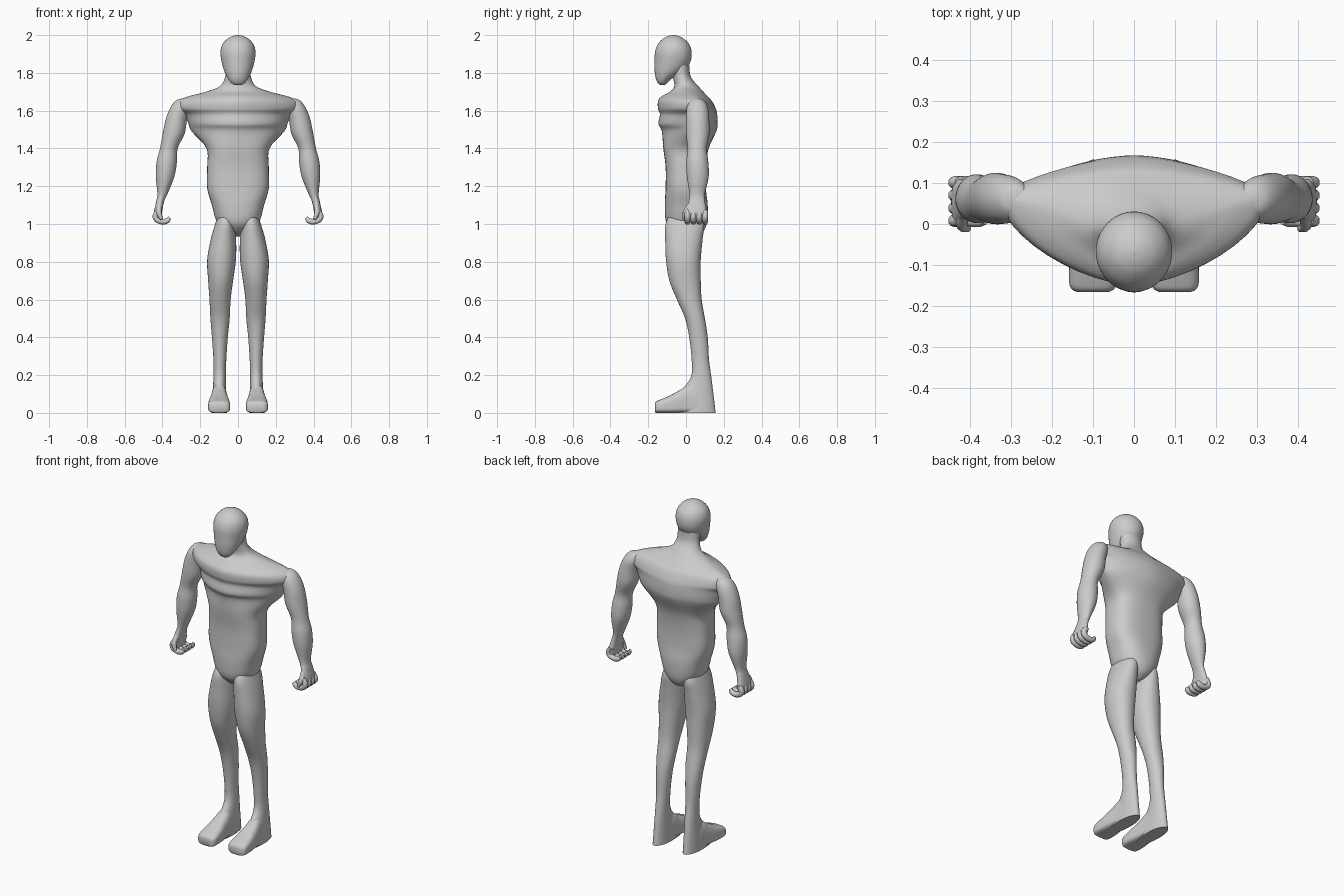
import bpy, bmesh, math
from mathutils import Vector

N, STEPS = 48, 5


def catmull(rows):
    """Smoothly interpolate a short table of cross-sections."""
    out = []
    for i in range(len(rows) - 1):
        a, b, c, d = (rows[max(0, min(len(rows) - 1, i + k))] for k in (-1, 0, 1, 2))
        for j in range(STEPS):
            t = j / STEPS
            out.append([0.5 * (2 * q + (r - p) * t + (2 * p - 5 * q + 4 * r - u) * t * t
                               + (3 * q - p - 3 * r + u) * t ** 3)
                        for p, q, r, u in zip(a, b, c, d)])
    return out + [list(rows[-1])]


def spow(v, e):
    return math.copysign(abs(v) ** e, v)


def loft(name, rows, side=1, along_y=False):
    """Rows: level, centre x, half width, front, widest, back, squareness."""
    bm = bmesh.new()
    rings = []
    for lv, cx, w, f, s, b, e in catmull(rows):
        ring = []
        for k in range(N):
            a = 2 * math.pi * k / N
            x = side * (cx + w * spow(math.cos(a), e))
            v = spow(math.sin(a), e)
            y = s + v * ((b - s) if v > 0 else (s - f))
            ring.append(bm.verts.new((x, lv, y) if along_y else (x, y, lv)))
        rings.append(ring)
    for r0, r1 in zip(rings, rings[1:]):
        for k in range(N):
            bm.faces.new((r0[k], r0[(k + 1) % N], r1[(k + 1) % N], r1[k]))
    bm.faces.new(rings[0])
    bm.faces.new(rings[-1])
    bmesh.ops.recalc_face_normals(bm, faces=bm.faces)
    me = bpy.data.meshes.new(name)
    bm.to_mesh(me)
    bm.free()
    ob = bpy.data.objects.new(name, me)
    bpy.context.collection.objects.link(ob)
    bpy.ops.object.select_all(action='DESELECT')
    ob.select_set(True)
    bpy.context.view_layer.objects.active = ob
    bpy.ops.object.shade_smooth_by_angle(angle=math.radians(50))
    return ob


def finger(name, pts, radius, side):
    """Curled digit with rounded ends."""
    cu = bpy.data.curves.new(name, 'CURVE')
    cu.dimensions = '3D'
    cu.bevel_depth = radius
    cu.bevel_resolution = 3
    cu.resolution_u = 6
    cu.use_fill_caps = True
    sp = cu.splines.new('BEZIER')
    sp.bezier_points.add(len(pts) - 1)
    for i, (bp, p) in enumerate(zip(sp.bezier_points, pts)):
        bp.co = Vector((side * p[0], p[1], p[2]))
        bp.handle_left_type = bp.handle_right_type = 'AUTO'
        bp.radius = 0.6 if i == len(pts) - 1 else 1
    ob = bpy.data.objects.new(name, cu)
    bpy.context.collection.objects.link(ob)


# torso with neck
loft("torso", [
    (0.935, 0, 0.015, -0.02, 0.02, 0.05, 1),
    (0.96, 0, 0.06, -0.065, 0.02, 0.09, 1),
    (1.01, 0, 0.112, -0.105, 0, 0.112, 0.9),
    (1.10, 0, 0.138, -0.112, 0, 0.115, 0.8),
    (1.19, 0, 0.163, -0.108, 0, 0.105, 0.75),
    (1.30, 0, 0.163, -0.108, 0, 0.105, 0.75),
    (1.40, 0, 0.167, -0.12, 0.01, 0.12, 0.8),
    (1.49, 0, 0.245, -0.128, 0.055, 0.16, 1.15),
    (1.53, 0, 0.262, -0.146, 0.06, 0.167, 1.15),
    (1.58, 0, 0.285, -0.138, 0.06, 0.165, 1.2),
    (1.61, 0, 0.325, -0.148, 0.06, 0.158, 1.25),
    (1.65, 0, 0.318, -0.148, 0.06, 0.138, 1.25),
    (1.675, 0, 0.265, -0.13, 0.05, 0.115, 1.25),
    (1.70, 0, 0.17, -0.085, 0.02, 0.092, 1.15),
    (1.73, 0, 0.095, -0.062, -0.005, 0.065, 1),
    (1.78, 0, 0.068, -0.07, -0.02, 0.025, 1),
    (1.84, 0, 0.066, -0.08, -0.03, 0.018, 1),
])

# head
loft("head", [
    (1.735, 0, 0.012, -0.135, -0.125, -0.115, 1),
    (1.745, 0, 0.034, -0.148, -0.125, -0.1, 1),
    (1.77, 0, 0.053, -0.16, -0.115, -0.075, 1),
    (1.81, 0, 0.073, -0.166, -0.09, -0.01, 1),
    (1.86, 0, 0.087, -0.166, -0.072, 0.024, 1),
    (1.91, 0, 0.093, -0.164, -0.067, 0.03, 1),
    (1.95, 0, 0.083, -0.15, -0.067, 0.018, 1),
    (1.98, 0, 0.057, -0.123, -0.067, -0.01, 1),
    (1.995, 0, 0.028, -0.095, -0.067, -0.039, 1),
    (2.00, 0, 0.003, -0.07, -0.067, -0.064, 1),
])

for side, tag in ((-1, "right"), (1, "left")):
    # arm down to the palm
    loft(f"{tag}_arm", [
        (1.665, 0.285, 0.01, 0.05, 0.06, 0.07, 1),
        (1.655, 0.29, 0.037, 0.025, 0.06, 0.095, 1),
        (1.62, 0.304, 0.052, 0.005, 0.06, 0.115, 1),
        (1.56, 0.325, 0.056, 0.0, 0.062, 0.122, 1),
        (1.48, 0.34, 0.058, 0.0, 0.062, 0.124, 1),
        (1.40, 0.366, 0.047, 0.008, 0.06, 0.11, 1),
        (1.33, 0.377, 0.054, 0.002, 0.06, 0.118, 1),
        (1.25, 0.386, 0.049, 0.005, 0.06, 0.12, 1),
        (1.16, 0.4, 0.027, 0.018, 0.058, 0.1, 1),
        (1.12, 0.412, 0.021, 0.014, 0.057, 0.1, 0.9),
        (1.06, 0.424, 0.021, -0.003, 0.055, 0.11, 0.8),
        (1.025, 0.424, 0.017, 0.0, 0.055, 0.106, 0.8),
    ], side)

    # curled fingers and thumb
    for i in range(4):
        y = 0.008 + 0.031 * i
        finger(f"{tag}_finger_{i + 1}",
               [(0.422, y, 1.07), (0.437, y, 1.035), (0.41, y, 1.014),
                (0.375, y, 1.018), (0.362, y, 1.035)], 0.0155, side)
    finger(f"{tag}_thumb", [(0.415, 0.02, 1.1), (0.418, -0.004, 1.06),
                            (0.405, -0.012, 1.025)], 0.014, side)

    # leg
    loft(f"{tag}_leg", [
        (1.06, 0.065, 0.035, -0.08, -0.01, 0.06, 1),
        (1.00, 0.069, 0.052, -0.108, -0.01, 0.095, 0.95),
        (0.92, 0.077, 0.067, -0.11, -0.01, 0.088, 0.95),
        (0.81, 0.087, 0.076, -0.106, -0.01, 0.078, 0.95),
        (0.70, 0.092, 0.066, -0.088, 0, 0.078, 0.95),
        (0.60, 0.095, 0.056, -0.048, 0.02, 0.083, 0.95),
        (0.50, 0.095, 0.051, -0.005, 0.05, 0.1, 0.95),
        (0.40, 0.096, 0.042, 0.017, 0.068, 0.115, 1),
        (0.28, 0.096, 0.034, 0.03, 0.078, 0.122, 1),
        (0.19, 0.097, 0.033, 0.026, 0.08, 0.134, 1),
        (0.11, 0.098, 0.036, -0.03, 0.07, 0.144, 1),
        (0.0, 0.099, 0.042, -0.1, 0.05, 0.157, 1),
    ], side)

    # foot, lofted heel to toe (front/back columns are bottom/top heights)
    loft(f"{tag}_foot", [
        (0.13, 0.099, 0.022, 0, 0.02, 0.04, 0.7),
        (0.07, 0.099, 0.038, 0, 0.03, 0.13, 0.7),
        (0.02, 0.099, 0.043, 0, 0.03, 0.15, 0.7),
        (-0.03, 0.1, 0.05, 0, 0.03, 0.122, 0.7),
        (-0.09, 0.1, 0.057, 0, 0.03, 0.09, 0.6),
        (-0.14, 0.1, 0.058, 0, 0.03, 0.069, 0.6),
        (-0.158, 0.1, 0.052, 0, 0.03, 0.06, 0.6),
        (-0.165, 0.1, 0.04, 0.006, 0.03, 0.05, 0.6),
    ], side, along_y=True)
